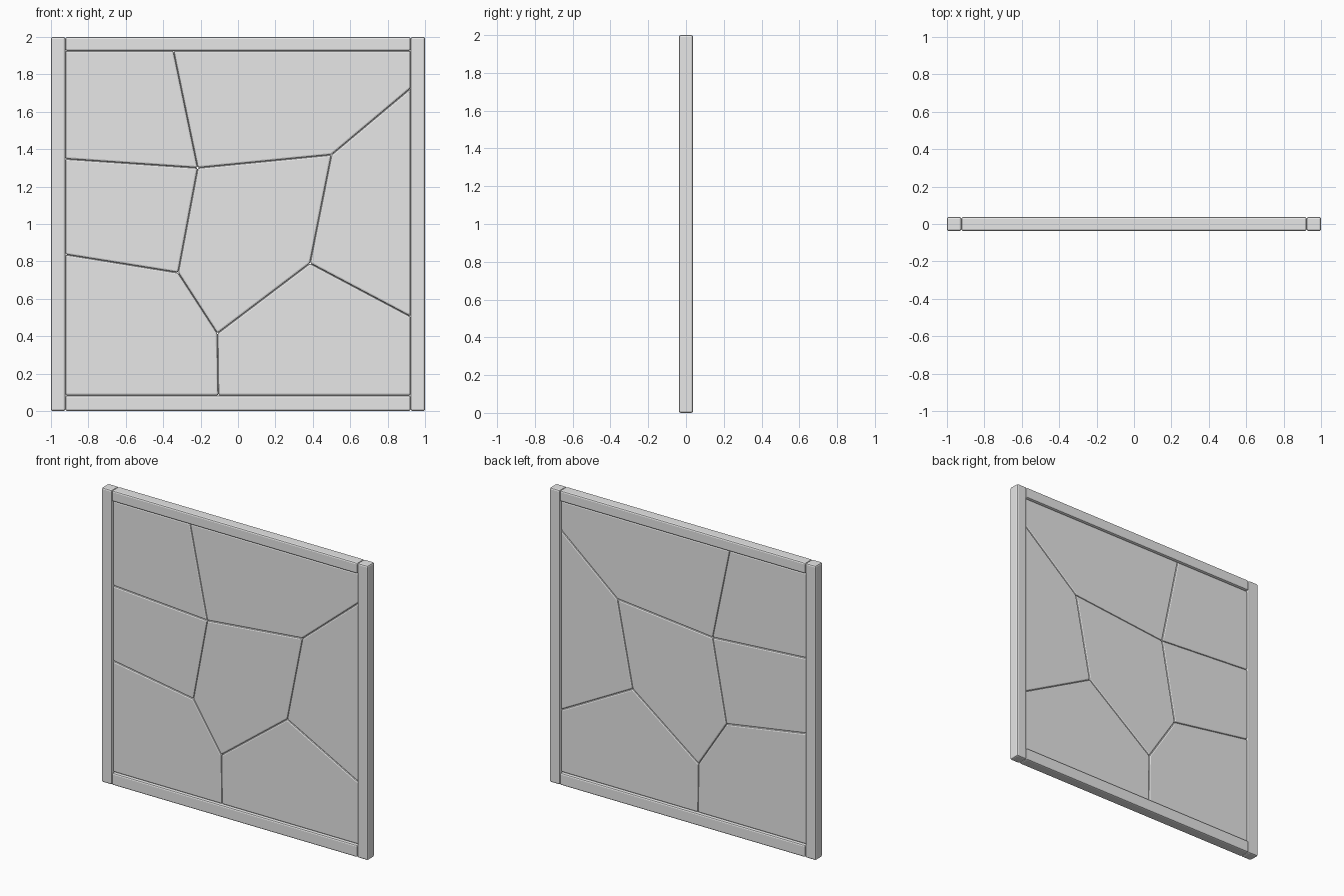
import bpy, bmesh

if "Cube" in bpy.data.objects:
    bpy.data.objects.remove(bpy.data.objects["Cube"])

grey = bpy.data.materials.new("light_grey")
grey.diffuse_color = (0.8, 0.8, 0.8, 1)
grey.use_nodes = True
grey.node_tree.nodes["Principled BSDF"].inputs["Base Color"].default_value = grey.diffuse_color

HALF = 0.0375          # half thickness of the frame
PANE = 0.024           # half thickness of the panes
BEVEL = 0.01
X, Z0, Z1 = 0.923, 0.083, 1.926   # inner edges of the frame


def slab(name, outline, half):
    """Extrude an x-z outline through the thickness and round its edges."""
    bm = bmesh.new()
    face = bm.faces.new([bm.verts.new((x, -half, z)) for x, z in outline])
    out = bmesh.ops.extrude_face_region(bm, geom=[face])
    moved = [v for v in out["geom"] if isinstance(v, bmesh.types.BMVert)]
    bmesh.ops.translate(bm, verts=moved, vec=(0, 2 * half, 0))
    bmesh.ops.recalc_face_normals(bm, faces=bm.faces)
    bmesh.ops.bevel(bm, geom=bm.edges[:], offset=BEVEL, segments=2,
                    profile=0.5, affect='EDGES')
    bmesh.ops.recalc_face_normals(bm, faces=bm.faces)
    mesh = bpy.data.meshes.new(name)
    bm.to_mesh(mesh)
    bm.free()
    mesh.materials.append(grey)
    bpy.context.collection.objects.link(bpy.data.objects.new(name, mesh))


def bar(name, x0, x1, z0, z1):
    slab(name, [(x0, z0), (x1, z0), (x1, z1), (x0, z1)], HALF)


# Frame: two full-height posts with rails between them
bar("left_post", -1, -X, 0, 2)
bar("right_post", X, 1, 0, 2)
bar("bottom_rail", -X, X, 0, Z0)
bar("top_rail", -X, X, Z1, 2)

# Shared corner points of the irregular panes
top, bottom = (-0.345, Z1), (-0.105, Z0)
left_high, left_low = (-X, 1.348), (-X, 0.837)
right_high, right_low = (X, 1.725), (X, 0.505)
a, b, c = (-0.215, 1.30), (0.50, 1.37), (0.385, 0.79)
d, e = (-0.11, 0.415), (-0.32, 0.74)

panes = {
    "centre_pane": [a, b, c, d, e],
    "top_left_pane": [left_high, a, top, (-X, Z1)],
    "top_pane": [top, a, b, right_high, (X, Z1)],
    "right_pane": [right_high, b, c, right_low],
    "bottom_right_pane": [right_low, c, d, bottom, (X, Z0)],
    "bottom_left_pane": [left_low, e, d, bottom, (-X, Z0)],
    "left_pane": [left_high, a, e, left_low],
}
for name, outline in panes.items():
    slab(name, outline, PANE)
